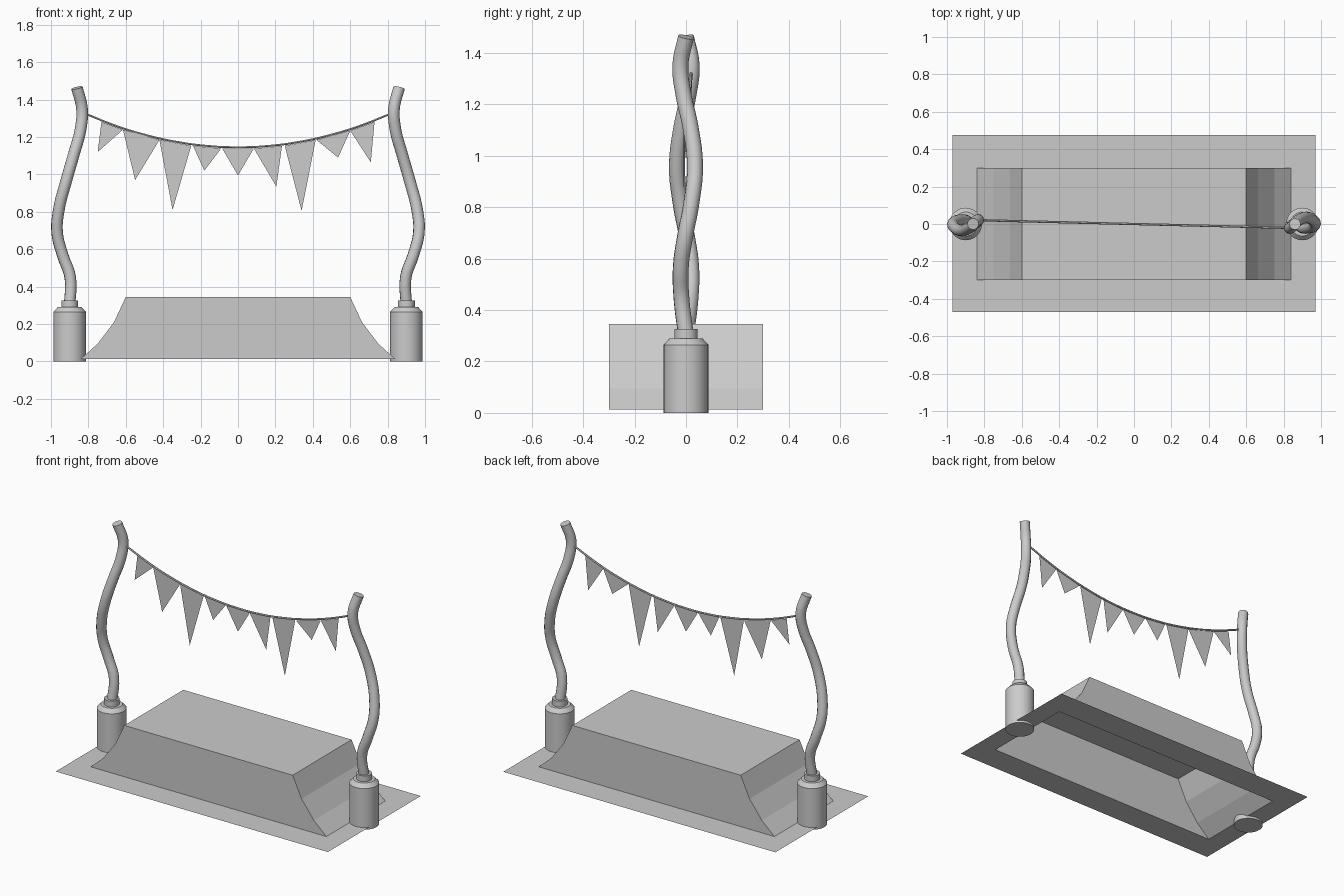
import bpy, bmesh
from math import cos, sin, pi

if "Cube" in bpy.data.objects:
    bpy.data.objects.remove(bpy.data.objects["Cube"])


def mesh_obj(name, verts, faces, recalc=False):
    me = bpy.data.meshes.new(name)
    me.from_pydata(verts, [], faces)
    if recalc:
        bm = bmesh.new()
        bm.from_mesh(me)
        bmesh.ops.recalc_face_normals(bm, faces=bm.faces)
        bm.to_mesh(me)
        bm.free()
    ob = bpy.data.objects.new(name, me)
    bpy.context.collection.objects.link(ob)
    return ob


def smooth(ob, angle=0.6):
    bpy.ops.object.select_all(action='DESELECT')
    ob.select_set(True)
    bpy.context.view_layer.objects.active = ob
    bpy.ops.object.shade_smooth_by_angle(angle=angle)


def lathe(name, profile, x, n=32):
    # closed solid of revolution from (radius, z) rings
    verts = [(x + r * cos(2 * pi * i / n), r * sin(2 * pi * i / n), z)
             for r, z in profile for i in range(n)]
    faces = [(k * n + i, k * n + (i + 1) % n, (k + 1) * n + (i + 1) % n, (k + 1) * n + i)
             for k in range(len(profile) - 1) for i in range(n)]
    last = (len(profile) - 1) * n
    faces += [tuple(reversed(range(n))), tuple(range(last, last + n))]
    smooth(mesh_obj(name, verts, faces))


def tube(name, pts, radius, res=5, sides=4):
    cu = bpy.data.curves.new(name, 'CURVE')
    cu.dimensions = '3D'
    cu.bevel_depth = radius
    cu.bevel_resolution = sides
    cu.use_fill_caps = True
    cu.resolution_u = res
    sp = cu.splines.new('BEZIER')
    sp.bezier_points.add(len(pts) - 1)
    for bp, p in zip(sp.bezier_points, pts):
        bp.co = p
        bp.handle_left_type = bp.handle_right_type = 'AUTO'
    ob = bpy.data.objects.new(name, cu)
    bpy.context.collection.objects.link(ob)
    bpy.ops.object.select_all(action='DESELECT')
    ob.select_set(True)
    bpy.context.view_layer.objects.active = ob
    bpy.ops.object.convert(target='MESH')
    smooth(bpy.context.object)


# ground frame: thin sheet with an opening under the ramp
Z0 = 0.014
rect = lambda x, y0, y1: [(-x, y0, Z0), (x, y0, Z0), (x, y1, Z0), (-x, y1, Z0)]
mesh_obj("ground_frame", rect(0.97, -0.47, 0.475) + rect(0.84, -0.3, 0.3),
         [(i, (i + 1) % 4, 4 + (i + 1) % 4, 4 + i) for i in range(4)])

# hollow ramp block with curved ends, open underneath
half = [(0.84, Z0), (0.75, 0.095), (0.663, 0.21), (0.6, 0.345)]
prof = half + [(-x, z) for x, z in reversed(half)]
n = len(prof)
verts = [(x, y, z) for y in (-0.3, 0.3) for x, z in prof]
faces = [(i, n + i, n + i + 1, i + 1) for i in range(n - 1)]
for o in (0, n):
    for i in range(n // 2 - 1):
        q = (o + i, o + i + 1, o + n - 2 - i, o + n - 1 - i)
        faces.append(q if o == 0 else q[::-1])
mesh_obj("ramp_block", verts, faces)

# posts: canister, collar and wavy pole, second one turned half round
pole = [(0.90, 0.0, 0.30), (0.897, -0.018, 0.45), (0.938, -0.02, 0.57),
        (0.967, -0.003, 0.69), (0.958, 0.02, 0.81), (0.92, 0.035, 0.96),
        (0.877, 0.018, 1.11), (0.842, -0.01, 1.24), (0.834, -0.022, 1.35),
        (0.861, 0.0, 1.463)]
for side, s in (("right", 1), ("left", -1)):
    lathe(side + "_post_base", [(0.087, 0), (0.087, 0.265), (0.064, 0.29), (0.045, 0.29),
                                (0.045, 0.327)], 0.9 * s)
    tube(side + "_pole", [(x * s, y * s, z) for x, y, z in pole], 0.031)

# sagging string between the poles
sag = lambda x: 1.145 + 0.177 * (x / 0.81) ** 2
lean = lambda x: -0.02 * x / 0.81
tube("string", [(x, lean(x), sag(x)) for x in [-0.82 + 0.164 * i for i in range(11)]],
     0.006, res=3, sides=1)

# pennants: left x, right x, tip x, tip z
flags = [(-.73, -.615, -.75, 1.12), (-.615, -.42, -.55, .97), (-.42, -.25, -.35, .81),
         (-.24, -.09, -.18, 1.02), (-.085, .085, 0, .995), (.085, .235, .205, .935),
         (.25, .415, .34, .805), (.42, .60, .535, 1.09), (.60, .73, .71, 1.065)]
for i, (a, b, t, z) in enumerate(flags):
    mesh_obj(f"pennant_{i + 1}", [(a, lean(a), sag(a) - 0.008), (t, lean(t), z),
                                  (b, lean(b), sag(b) - 0.008)], [(0, 1, 2)])
